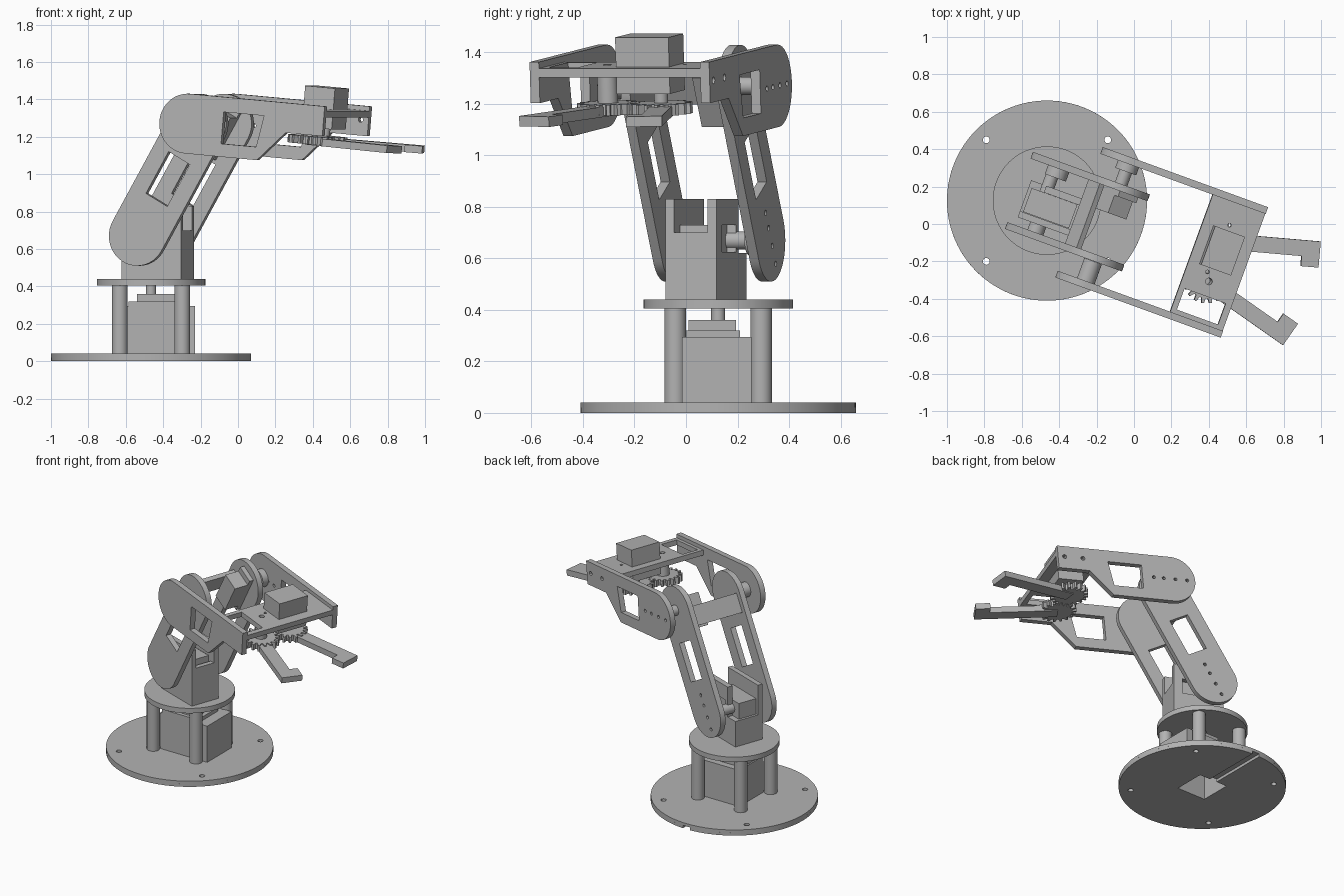
import bpy, bmesh
from math import sin, cos, pi, radians
from mathutils import Matrix, Vector

if "Cube" in bpy.data.objects:
    bpy.data.objects.remove(bpy.data.objects["Cube"])

grey = bpy.data.materials.new("plain_grey")
grey.use_nodes = True
grey.diffuse_color = (0.45, 0.45, 0.45, 1)
grey.node_tree.nodes["Principled BSDF"].inputs["Base Color"].default_value = grey.diffuse_color

T = lambda x, y, z: Matrix.Translation((x, y, z))
R = lambda deg, axis: Matrix.Rotation(radians(deg), 4, axis)

# Nested frames: base, turned body, lower arm, upper arm
BASE = T(-0.465, 0.125, 0)
BODY = BASE @ R(-20, 'Z')
LOWER = BODY @ T(0, 0, 0.67) @ R(-60, 'Y')
UPPER = BODY @ T(0.342, 0, 1.27) @ R(5, 'Y')


def finish(name, mesh, frame):
    mesh.materials.clear()
    mesh.materials.append(grey)
    for p in mesh.polygons:
        p.use_smooth = True
        p.material_index = 0
    mesh.set_sharp_from_angle(angle=radians(30))
    ob = bpy.data.objects.new(name, mesh)
    ob.matrix_world = frame
    bpy.context.collection.objects.link(ob)
    return ob


def box(name, frame, lo, hi):
    bm = bmesh.new()
    bmesh.ops.create_cube(bm, size=1)
    for v in bm.verts:
        v.co = Vector([(a + b) / 2 + c * (b - a) for a, b, c in zip(lo, hi, v.co)])
    mesh = bpy.data.meshes.new(name)
    bm.to_mesh(mesh)
    bm.free()
    return finish(name, mesh, frame)


def rod(name, frame, start, end, r, sides=32):
    a, b = Vector(start), Vector(end)
    bm = bmesh.new()
    turn = (b - a).to_track_quat('Z', 'Y').to_matrix().to_4x4()
    bmesh.ops.create_cone(bm, cap_ends=True, segments=sides, radius1=r, radius2=r,
                          depth=(b - a).length, matrix=Matrix.Translation((a + b) / 2) @ turn)
    mesh = bpy.data.meshes.new(name)
    bm.to_mesh(mesh)
    bm.free()
    return finish(name, mesh, frame)


def arc(x, y, r, a0=0, a1=360, n=48):
    last = n if a1 - a0 >= 360 else n - 1
    angles = [radians(a0 + (a1 - a0) * i / last) for i in range(n)]
    return [(x + r * cos(t), y + r * sin(t)) for t in angles]


def rect(x0, y0, x1, y1):
    return [(x0, y0), (x1, y0), (x1, y1), (x0, y1)]


def sheet(name, frame, lo, hi, outline, holes=()):
    """Outline with holes, extruded from lo to hi along the frame's z."""
    cu = bpy.data.curves.new(name, 'CURVE')
    cu.dimensions = '2D'
    cu.fill_mode = 'BOTH'
    cu.extrude = (hi - lo) / 2
    for loop in [outline, *holes]:
        sp = cu.splines.new('POLY')
        sp.points.add(len(loop) - 1)
        for p, (x, y) in zip(sp.points, loop):
            p.co = (x, y, 0, 1)
        sp.use_cyclic_u = True
    tmp = bpy.data.objects.new(name + "_curve", cu)
    mesh = bpy.data.meshes.new_from_object(tmp)
    bpy.data.objects.remove(tmp)
    bm = bmesh.new()
    bm.from_mesh(mesh)
    bmesh.ops.remove_doubles(bm, verts=bm.verts, dist=1e-5)
    bmesh.ops.recalc_face_normals(bm, faces=bm.faces)
    bm.to_mesh(mesh)
    bm.free()
    return finish(name, mesh, frame @ T(0, 0, (lo + hi) / 2))


def side_plate(name, frame, v, outline, holes):
    """Upright plate: the outline's second axis points up, centred at side offset v."""
    return sheet(name, frame @ T(0, v, 0) @ R(90, 'X'), -0.019, 0.019, outline, holes)


# Round base with screw holes, centre opening and cable channel underneath
screws = [arc(sx * 0.325, sy * 0.325, 0.018, n=16) for sx in (-1, 1) for sy in (-1, 1)]
channel = arc(0, 0, 0.535, 93, 447, 96) + [(0.028, 0.11), (0.11, 0.11), (0.11, -0.11),
                                           (-0.11, -0.11), (-0.11, 0.11), (-0.028, 0.11)]
sheet("base_underside", BASE, 0, 0.02, channel, screws)
sheet("base_disc", BASE, 0.02, 0.04, arc(0, 0, 0.535, n=96), screws + [rect(-0.11, -0.11, 0.11, 0.11)])

# Turntable on four posts with its motor
for i, (sx, sy) in enumerate([(-1, -1), (1, -1), (1, 1), (-1, 1)]):
    rod(f"post_{i}", BASE, (sx * 0.167, sy * 0.167, 0.04), (sx * 0.167, sy * 0.167, 0.405), 0.042)
sheet("turn_motor", BASE, 0.04, 0.27, rect(-0.13, -0.14, 0.235, 0.13), [rect(-0.11, -0.11, 0.11, 0.11)])
box("turn_motor_lid", BASE, (-0.13, -0.14, 0.27), (0.235, 0.13, 0.295))
box("turn_motor_step", BASE, (-0.12, -0.14, 0.295), (0.16, 0.085, 0.32))
box("turn_motor_top", BASE, (-0.075, -0.115, 0.32), (0.13, 0.07, 0.36))
rod("turn_shaft", BASE, (0, 0, 0.36), (0, 0, 0.405), 0.027)
rod("turntable", BASE, (0, 0, 0.405), (0, 0, 0.44), 0.29, 96)

# Shoulder bracket with motor
box("bracket_block", BODY, (-0.117, -0.137, 0.44), (0.219, 0.0735, 0.62))
box("bracket_wall_right", BODY, (-0.117, -0.137, 0.62), (0.219, -0.102, 0.83))
side_plate("bracket_wall_left", BODY, 0.0545, rect(-0.031, 0.62, 0.219, 0.83), [rect(0, 0.625, 0.16, 0.73)])
box("bracket_lip", BODY, (0.184, -0.102, 0.62), (0.219, 0.0355, 0.70))
box("shoulder_motor", BODY, (-0.1, -0.1, 0.62), (0.16, 0.035, 0.73))
rod("shoulder_shaft_right", BODY, (0, -0.137, 0.67), (0, -0.185, 0.67), 0.045)
rod("shoulder_shaft_left", BODY, (-0.02, 0.03, 0.67), (-0.02, 0.14, 0.67), 0.035)
rod("shoulder_horn", BODY, (0, 0.13, 0.67), (0, 0.185, 0.67), 0.06)

# Lower arm: two slotted round-ended plates and a cross bar
REACH = 0.692
lower_shape = arc(0, 0, 0.16, 90, 270, 32) + arc(REACH, 0, 0.16, -90, 90, 32)
upper_shape = arc(0, 0, 0.16, 90, 270, 32) + [(0.41, -0.16), (0.56, 0), (0.77, 0), (0.77, 0.16)]
line_holes = [arc(x, 0, 0.011, n=12) for x in (-0.105, -0.025, 0.055, 0.123)]
end_holes = [arc(x, 0.085, 0.014, n=12) for x in (0.6, 0.725)]
for side, v in (("right", -1), ("left", 1)):
    drilled = v > 0
    side_plate(f"lower_arm_{side}", LOWER, v * 0.2, lower_shape,
               [rect(0.222, -0.07, 0.48, 0.07)] + (line_holes if drilled else []))
    # Upper arm plates, stepped to a narrow front end
    side_plate(f"upper_arm_{side}", UPPER, v * 0.352, upper_shape,
               [[(0.2, -0.09), (0.4, -0.09), (0.43, 0.08), (0.2, 0.08)]]
               + (line_holes + end_holes if drilled else []))
box("lower_arm_bar", LOWER, (0.555, -0.185, 0.095), (0.685, 0.185, 0.125))

# Elbow: plain spacer on one side, motor and horn on the other
rod("elbow_spacer", UPPER, (0, -0.22, 0), (0, -0.335, 0), 0.05)
box("elbow_motor", LOWER, (REACH - 0.15, 0.05, -0.06), (REACH + 0.07, 0.185, 0.06))
box("elbow_motor_flange", LOWER, (REACH - 0.19, 0.15, -0.06), (REACH + 0.11, 0.182, 0.06))
rod("elbow_shaft", UPPER, (0, 0.18, 0), (0, 0.3, 0), 0.035)
rod("elbow_horn", UPPER, (0, 0.29, 0), (0, 0.335, 0), 0.06)

# Gripper mounting plate with opening, motor and gear post
sheet("gripper_plate", UPPER, 0.1, 0.135, rect(0.47, -0.335, 0.77, 0.335),
      [rect(0.5, -0.31, 0.735, -0.19), arc(0.61, -0.11, 0.018, n=16),
       arc(0.585, -0.065, 0.01, n=12), arc(0.61, 0.21, 0.01, n=12)])
box("gripper_motor", UPPER, (0.53, -0.04, 0.03), (0.7, 0.18, 0.25))
rod("gripper_motor_shaft", UPPER, (0.61, 0.11, -0.03), (0.61, 0.11, 0.04), 0.027)
sheet("gear_post", UPPER, -0.02, 0.1, arc(0.61, -0.11, 0.04, n=24), [arc(0.61, -0.11, 0.018, n=16)])

# Meshing gears, each carrying a finger with an inward tip
TEETH = 18
for side, s in (("right", -1), ("left", 1)):
    gear = []
    for i in range(TEETH):
        for step, r in ((-0.32, 0.095), (-0.16, 0.122), (0.16, 0.122), (0.32, 0.095)):
            t = 2 * pi * (i + step + (0.5 if s > 0 else 0)) / TEETH
            gear.append((r * cos(t), r * sin(t)))
    hub = UPPER @ T(0.61, s * 0.11, 0)
    sheet(f"gear_{side}", hub, -0.055, -0.012, gear)
    finger = [(0, 0.048), (0.535, 0.048), (0.535, -0.092), (0.44, -0.092), (0.44, -0.038), (0, -0.038)]
    sheet(f"finger_{side}", hub @ R(s * 15, 'Z'), -0.06, -0.02, [(x, s * y) for x, y in finger])
